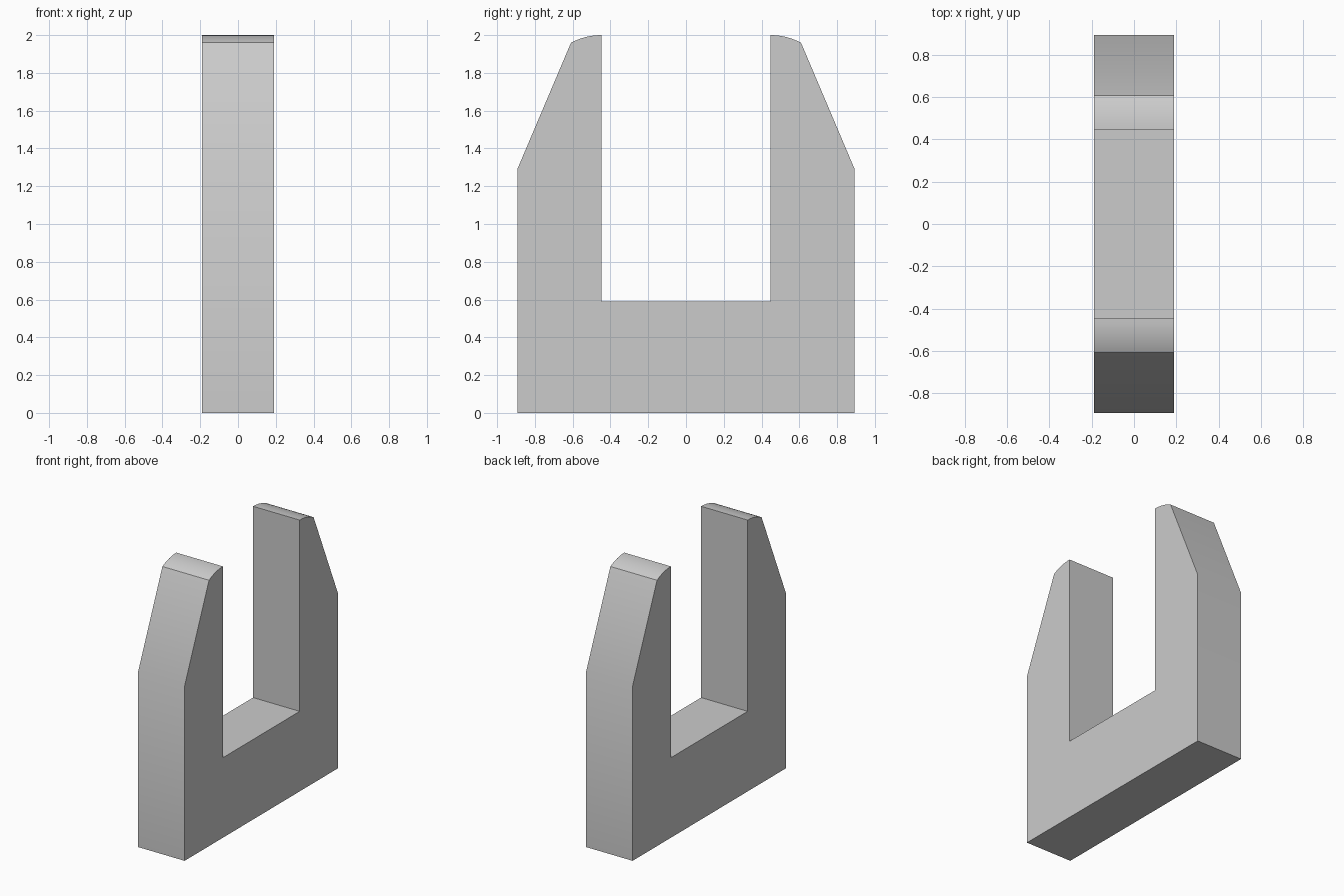
import bpy, bmesh, math

if "Cube" in bpy.data.objects:
    bpy.data.objects.remove(bpy.data.objects["Cube"], do_unlink=True)

HALF_WIDTH = 0.19
HALF_DEPTH = 0.893
GAP = 0.447          # half the slot between the prongs
FLOOR = 0.59         # height of the slot floor
SHOULDER = 1.29      # where the outer face starts to slope
TOP = 2.0
RADIUS = 0.345       # rounded prong tip
TIP_ANGLE = math.radians(28)
STEPS = 8

# Plain grey material
grey = bpy.data.materials.new("light grey")
grey.use_nodes = True
colour = (0.6, 0.6, 0.6, 1)
grey.diffuse_color = colour
grey.node_tree.nodes["Principled BSDF"].inputs["Base Color"].default_value = colour

# Half profile (y, z): base corner, shoulder, rounded tip, slot corner
half = [(HALF_DEPTH, 0), (HALF_DEPTH, SHOULDER)]
for i in range(STEPS + 1):
    a = TIP_ANGLE * (1 - i / STEPS)
    half.append((GAP + RADIUS * math.sin(a), TOP - RADIUS * (1 - math.cos(a))))
half.append((GAP, FLOOR))
profile = half + [(-y, z) for y, z in reversed(half)]

# Extrude the whole profile across the width
bm = bmesh.new()
face = bm.faces.new([bm.verts.new((-HALF_WIDTH, y, z)) for y, z in profile])
result = bmesh.ops.extrude_face_region(bm, geom=[face])
moved = [v for v in result["geom"] if isinstance(v, bmesh.types.BMVert)]
bmesh.ops.translate(bm, verts=moved, vec=(2 * HALF_WIDTH, 0, 0))
bmesh.ops.recalc_face_normals(bm, faces=bm.faces)
mesh = bpy.data.meshes.new("fork_block")
bm.to_mesh(mesh)
bm.free()

block = bpy.data.objects.new("fork_block", mesh)
bpy.context.collection.objects.link(block)
mesh.materials.append(grey)

# Smooth the tips and shoulders, keep the hard edges
bpy.ops.object.select_all(action="DESELECT")
block.select_set(True)
bpy.context.view_layer.objects.active = block
bpy.ops.object.shade_smooth_by_angle(angle=math.radians(30))
